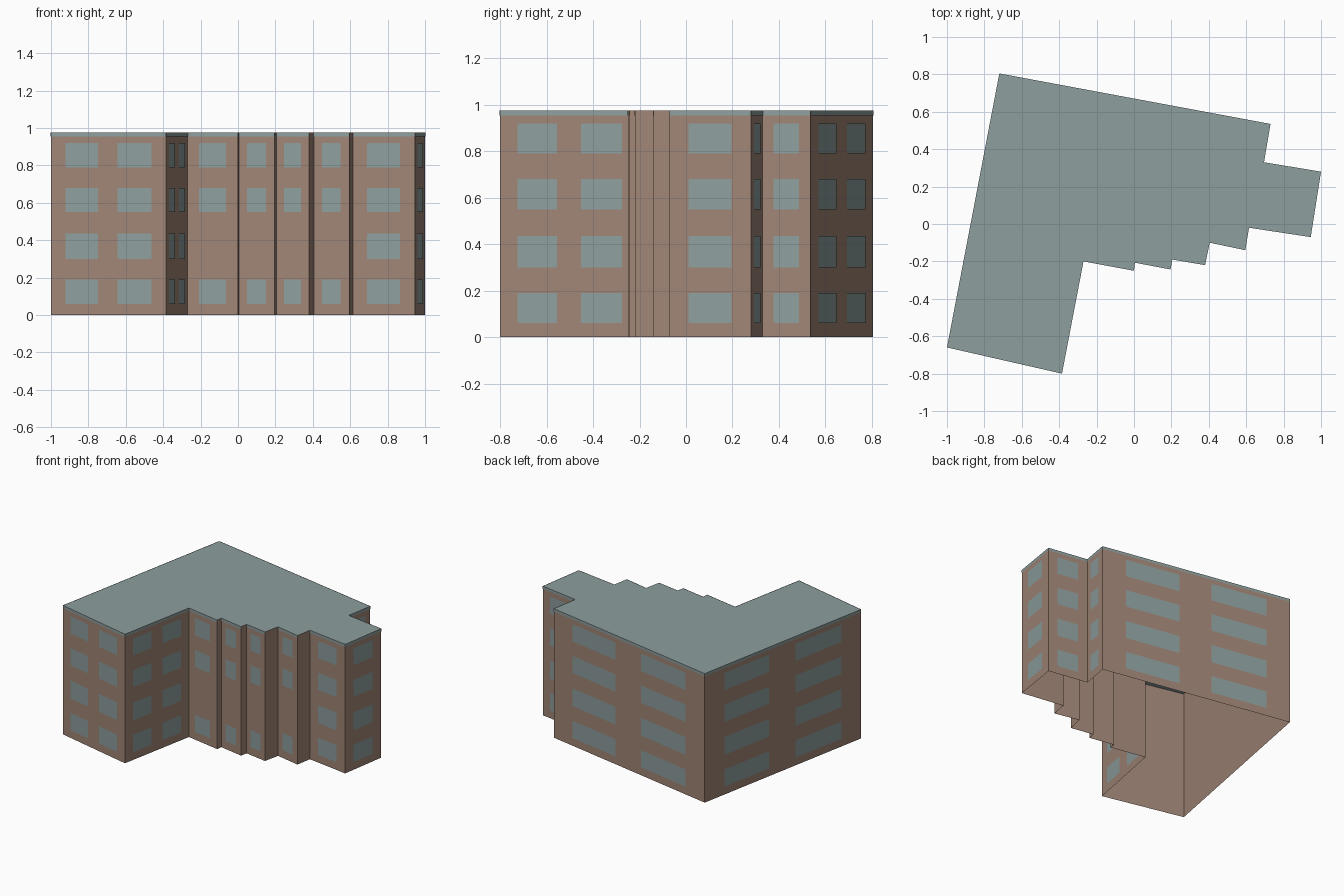
import bpy
import bmesh
from mathutils import Vector

cube = bpy.data.objects.get("Cube")
if cube:
    bpy.data.objects.remove(cube, do_unlink=True)

HEIGHT = 0.975
BAND = 0.955
ROWS = [(0.06, 0.19), (0.3, 0.435), (0.55, 0.68), (0.79, 0.92)]
ONE = [(0.23, 0.76)]
TWO = [(0.125, 0.41), (0.58, 0.875)]
ALL = (0, 1, 2, 3)
STEP = (0, 2, 3)

# Footprint corners, counter-clockwise: x, y, window columns and storeys of the wall that starts there
PLAN = [
    (-1.0, -0.66, TWO, ALL), (-0.385, -0.80, TWO, ALL),
    (-0.27, -0.20, ONE, STEP), (0.0, -0.25, None, ()),
    (0.005, -0.207, ONE, STEP), (0.195, -0.243, None, ()),
    (0.205, -0.19, ONE, STEP), (0.38, -0.22, None, ()),
    (0.405, -0.10, ONE, STEP), (0.595, -0.14, None, ()),
    (0.615, -0.02, ONE, ALL), (0.945, -0.07, ONE, ALL),
    (1.0, 0.28, ONE, ALL), (0.695, 0.33, ONE, ALL),
    (0.73, 0.535, TWO, ALL), (-0.72, 0.805, TWO, ALL),
]


def material(name, color):
    mat = bpy.data.materials.new(name)
    mat.use_nodes = True
    mat.diffuse_color = color
    bsdf = next(n for n in mat.node_tree.nodes if n.type == 'BSDF_PRINCIPLED')
    bsdf.inputs["Base Color"].default_value = color
    bsdf.inputs["Roughness"].default_value = 0.9
    return mat


brick = material("warm_brown_brick", (0.35, 0.235, 0.18, 1))
slate = material("grey_blue_slate", (0.27, 0.345, 0.345, 1))


def finish(bm, name, mat):
    mesh = bpy.data.meshes.new(name)
    bm.to_mesh(mesh)
    bm.free()
    mesh.materials.append(mat)
    obj = bpy.data.objects.new(name, mesh)
    bpy.context.scene.collection.objects.link(obj)
    return obj


def panel(bm, a, b, span, z0, z1, lift=0.0):
    """Upright rectangle on the wall a-b, lifted outwards."""
    d = b - a
    out = Vector((d.y, -d.x, 0)).normalized() * lift
    p, q = a + d * span[0] + out, a + d * span[1] + out
    corners = [(p, z0), (q, z0), (q, z1), (p, z1)]
    bm.faces.new([bm.verts.new((v.x, v.y, z)) for v, z in corners])


walls, windows, trim, roof = (bmesh.new() for _ in range(4))
points = [Vector((x, y, 0)) for x, y, _, _ in PLAN]

for i, (_, _, columns, storeys) in enumerate(PLAN):
    a, b = points[i], points[(i + 1) % len(points)]
    panel(walls, a, b, (0, 1), 0, HEIGHT)
    if columns is None:
        continue
    # Roof edge strip and windows on the main walls only
    panel(trim, a, b, (0, 1), BAND, HEIGHT, 0.002)
    for span in columns:
        for s in storeys:
            panel(windows, a, b, span, *ROWS[s], 0.002)

# Flat roof; the underside of the building stays open
roof.faces.new([roof.verts.new((p.x, p.y, HEIGHT)) for p in points])
bmesh.ops.remove_doubles(walls, verts=walls.verts[:], dist=0.0005)

finish(walls, "outer_walls", brick)
finish(windows, "window_panes", slate)
finish(trim, "roof_edge_strip", slate)
finish(roof, "flat_roof", slate)
